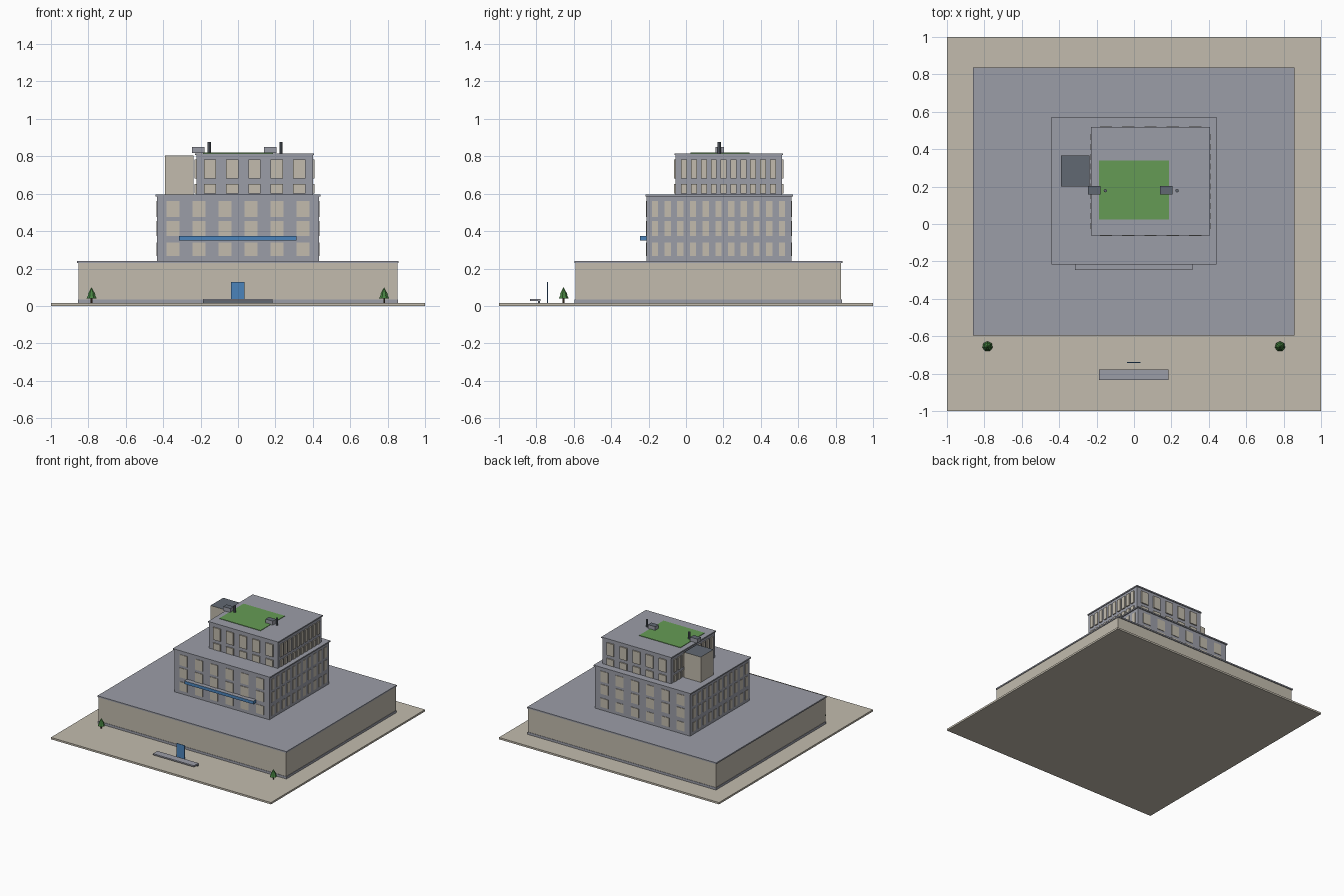
import bpy
from mathutils import Vector

if "Cube" in bpy.data.objects:
    bpy.data.objects.remove(bpy.data.objects["Cube"], do_unlink=True)


def material(name, rgb):
    m = bpy.data.materials.new(name)
    m.use_nodes = True
    m.diffuse_color = (*rgb, 1)
    m.node_tree.nodes["Principled BSDF"].inputs["Base Color"].default_value = (*rgb, 1)
    return m


BEIGE = material("beige stone", (0.54, 0.50, 0.42))
GREY = material("blue grey", (0.33, 0.34, 0.39))
DARK = material("dark grey", (0.12, 0.14, 0.17))
BLUE = material("blue", (0.07, 0.23, 0.50))
LAWN = material("lawn green", (0.13, 0.33, 0.09))
LEAF = material("tree green", (0.06, 0.22, 0.05))
BARK = material("bark brown", (0.08, 0.05, 0.03))


def box_mesh(name, boxes, mat, top=None):
    """One object made of boxes given as (x0, x1, y0, y1, z0, z1)."""
    verts, faces = [], []
    for b in boxes:
        n = len(verts)
        verts += [(x, y, z) for x in b[:2] for y in b[2:4] for z in b[4:]]
        for f in ((0, 1, 3, 2), (4, 6, 7, 5), (0, 4, 5, 1), (2, 3, 7, 6), (0, 2, 6, 4), (1, 5, 7, 3)):
            faces.append([n + i for i in f])
    me = bpy.data.meshes.new(name)
    me.from_pydata(verts, [], faces)
    me.materials.append(mat)
    if top:
        me.materials.append(top)
        for p in me.polygons:
            if p.normal.z > 0.5:
                p.material_index = 1
    ob = bpy.data.objects.new(name, me)
    bpy.context.collection.objects.link(ob)
    return ob


def cone(name, x, y, z0, z1, r0, r1, sides, mat):
    bpy.ops.mesh.primitive_cone_add(vertices=sides, radius1=r0, radius2=r1, depth=z1 - z0,
                                    location=(x, y, (z0 + z1) / 2))
    ob = bpy.context.object
    ob.name = name
    ob.data.materials.append(mat)


def spread(a, b, n):
    return [a + (b - a) * i / (n - 1) for i in range(n)]


def windows(name, wall, xs, ys, rows, wx, wy, out):
    """Thin panes on all four sides of a storey block."""
    x0, x1, y0, y1 = wall
    panes = []
    for lo, hi in rows:
        for x in xs:
            for y in (y0, y1):
                panes.append((x - wx / 2, x + wx / 2, y - out, y + out, lo, hi))
        for y in ys:
            for x in (x0, x1):
                panes.append((x - out, x + out, y - wy / 2, y + wy / 2, lo, hi))
    box_mesh(name, panes, BEIGE)


# Ground and podium
box_mesh("ground_plate", [(-1, 1, -1, 1, 0, 0.015)], BEIGE)
box_mesh("podium_walls", [(-0.853, 0.853, -0.592, 0.83, 0.015, 0.23)], BEIGE)
box_mesh("podium_plinth", [(-0.856, 0.856, -0.595, 0.833, 0.015, 0.034)], GREY)
box_mesh("podium_roof", [(-0.86, 0.858, -0.597, 0.837, 0.23, 0.241)], GREY)

# Middle block
mid = (-0.432, 0.432, -0.21, 0.563)
box_mesh("middle_block", [(*mid, 0.24, 0.586)], GREY)
box_mesh("middle_roof", [(-0.441, 0.441, -0.217, 0.571, 0.586, 0.596)], GREY)
windows("middle_windows", mid, spread(-0.347, 0.347, 6), spread(-0.166, 0.513, 11),
        [(0.267, 0.34), (0.375, 0.453), (0.475, 0.562)], 0.07, 0.034, 0.004)

# Upper block
top = (-0.223, 0.401, -0.056, 0.512)
box_mesh("upper_block", [(*top, 0.59, 0.806)], GREY)
box_mesh("upper_roof", [(-0.23, 0.407, -0.061, 0.519, 0.806, 0.816)], GREY)
windows("upper_windows", top, spread(-0.15, 0.327, 5), spread(-0.01, 0.465, 10),
        [(0.6, 0.653), (0.68, 0.782)], 0.066, 0.032, 0.009)

# Roof tower, garden and equipment
box_mesh("stair_tower", [(-0.39, -0.239, 0.2, 0.365, 0.594, 0.804)], BEIGE, DARK)
box_mesh("roof_garden", [(-0.187, 0.187, 0.025, 0.34, 0.815, 0.82)], LAWN)
box_mesh("roof_units", [(x - 0.033, x + 0.033, 0.158, 0.202, 0.817, 0.85) for x in (-0.213, 0.172)],
         GREY, DARK)
for x in (-0.153, 0.23):
    cone("vent_pipe", x, 0.178, 0.815, 0.877, 0.009, 0.009, 8, DARK)

# Front sign band, entrance canopy and door
box_mesh("blue_band", [(-0.315, 0.312, -0.247, -0.21, 0.35, 0.375)], BLUE, GREY)
box_mesh("entrance_canopy", [(-0.188, 0.185, -0.835, -0.777, 0.025, 0.036)], GREY)
box_mesh("canopy_foot", [(-0.188, 0.185, -0.792, -0.78, 0.015, 0.025)], DARK)
box_mesh("entrance_door", [(-0.037, 0.036, -0.743, -0.739, 0.015, 0.127)], BLUE)

# Trees
for x in (-0.783, 0.781):
    cone("tree_trunk", x, -0.655, 0.015, 0.045, 0.005, 0.005, 6, BARK)
    cone("tree_lower_leaves", x, -0.655, 0.04, 0.082, 0.028, 0.006, 7, LEAF)
    cone("tree_upper_leaves", x, -0.655, 0.062, 0.1, 0.021, 0, 7, LEAF)
